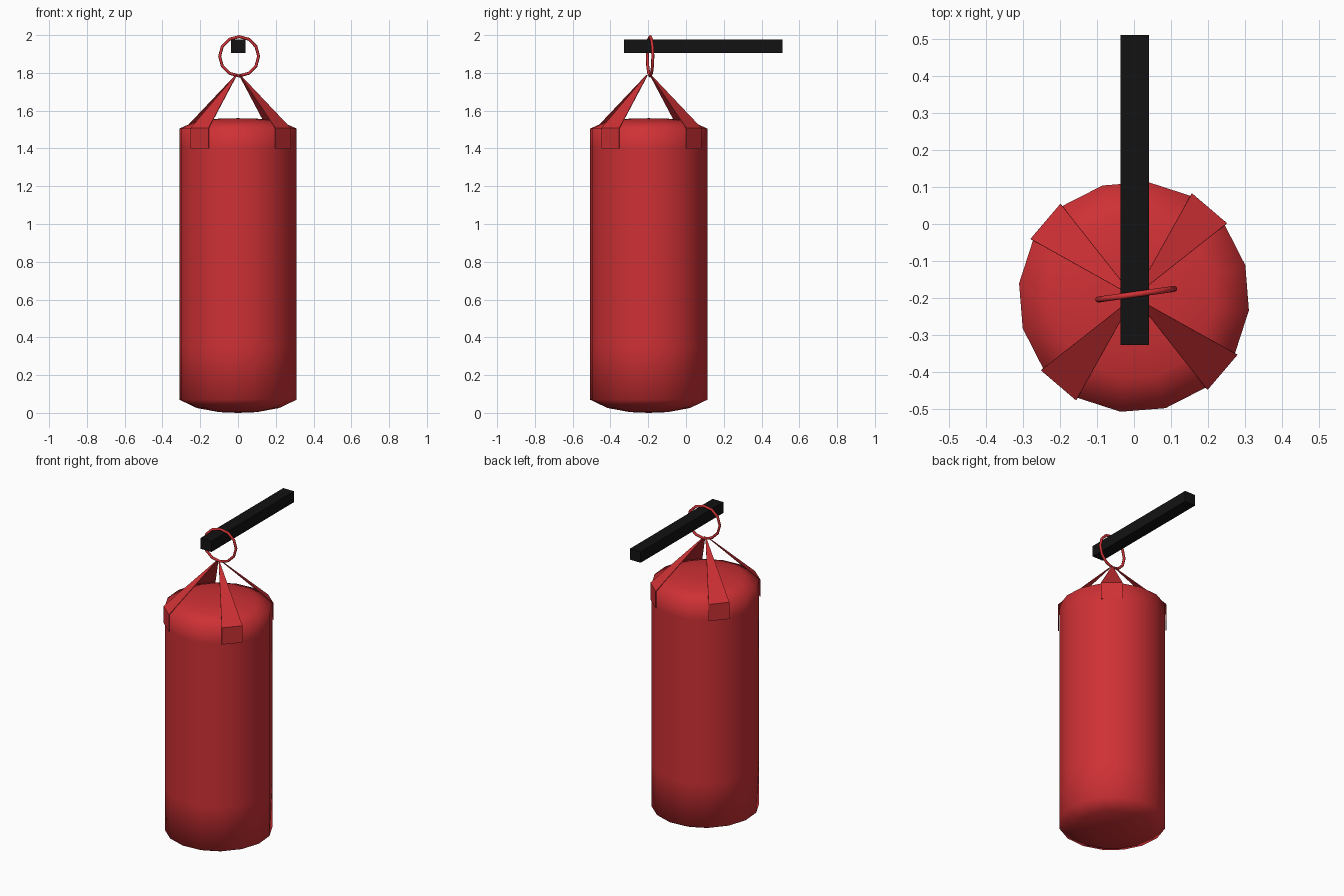
import bpy, bmesh
from math import sin, cos, radians, pi
from mathutils import Vector

if "Cube" in bpy.data.objects:
    bpy.data.objects.remove(bpy.data.objects["Cube"])

CX, CY = 0.0, -0.197      # axis of the hanging bag
SIDES, TURN = 16, radians(-6.7)


def material(name, color):
    m = bpy.data.materials.new(name)
    m.diffuse_color = color
    m.use_nodes = True
    m.node_tree.nodes["Principled BSDF"].inputs["Base Color"].default_value = m.diffuse_color
    return m


red = material("red_vinyl", (0.62, 0.03, 0.035, 1))
black = material("black_metal", (0.006, 0.006, 0.006, 1))


def make(name, bm, mat, smooth=False):
    bmesh.ops.recalc_face_normals(bm, faces=bm.faces)
    me = bpy.data.meshes.new(name)
    bm.to_mesh(me)
    bm.free()
    for p in me.polygons:
        p.use_smooth = smooth
    me.materials.append(mat)
    ob = bpy.data.objects.new(name, me)
    bpy.context.collection.objects.link(ob)
    return ob


def on_bag(r, z, k):
    a = TURN + 2 * pi * k / SIDES
    return Vector((CX + r * cos(a), CY + r * sin(a), z))


# Bag body: a 16-sided lathe with shallow domed ends
bm = bmesh.new()
profile = [(0.1, 0.004), (0.22, 0.026), (0.313, 0.07), (0.313, 0.35),
           (0.313, 1.4), (0.313, 1.505), (0.22, 1.546), (0.1, 1.558)]
rings = [[bm.verts.new(on_bag(r, z, k)) for k in range(SIDES)] for r, z in profile]
for lo, hi in zip(rings, rings[1:]):
    for k in range(SIDES):
        n = (k + 1) % SIDES
        bm.faces.new((lo[k], lo[n], hi[n], hi[k]))
for ring, z in ((rings[0], 0.0), (rings[-1], 1.56)):
    tip = bm.verts.new((CX, CY, z))
    for k in range(SIDES):
        bm.faces.new((ring[k], ring[(k + 1) % SIDES], tip))
make("bag_body", bm, red, smooth=True)

# Four straps: tab on the bag side, then tapering up to the ring
for i in range(4):
    k = 2 + 4 * i
    bm = bmesh.new()
    rows = [[bm.verts.new(on_bag(r, z, j)) for j in (k, k + 1)]
            for r, z in ((0.319, 1.4), (0.319, 1.507), (0.014, 1.788))]
    for a, b in zip(rows, rows[1:]):
        bm.faces.new((a[0], a[1], b[1], b[0]))
    ob = make(f"strap_{i + 1}", bm, red)
    mod = ob.modifiers.new("thickness", "SOLIDIFY")
    mod.thickness = 0.004
    mod.offset = 0

# Hanging ring around the bar
bpy.ops.mesh.primitive_torus_add(
    major_segments=12, minor_segments=8, major_radius=0.104, minor_radius=0.008,
    location=(0.006, -0.19, 1.888), rotation=(radians(90), 0, radians(8)))
ring = bpy.context.object
ring.name = "hanging_ring"
ring.data.materials.append(red)
bpy.ops.object.shade_smooth_by_angle(angle=radians(50))

# Support bar
bm = bmesh.new()
bmesh.ops.create_cube(bm, size=1)
bmesh.ops.scale(bm, vec=(0.076, 0.838, 0.07), verts=bm.verts)
bmesh.ops.translate(bm, vec=(0.002, 0.092, 1.941), verts=bm.verts)
make("support_bar", bm, black)
